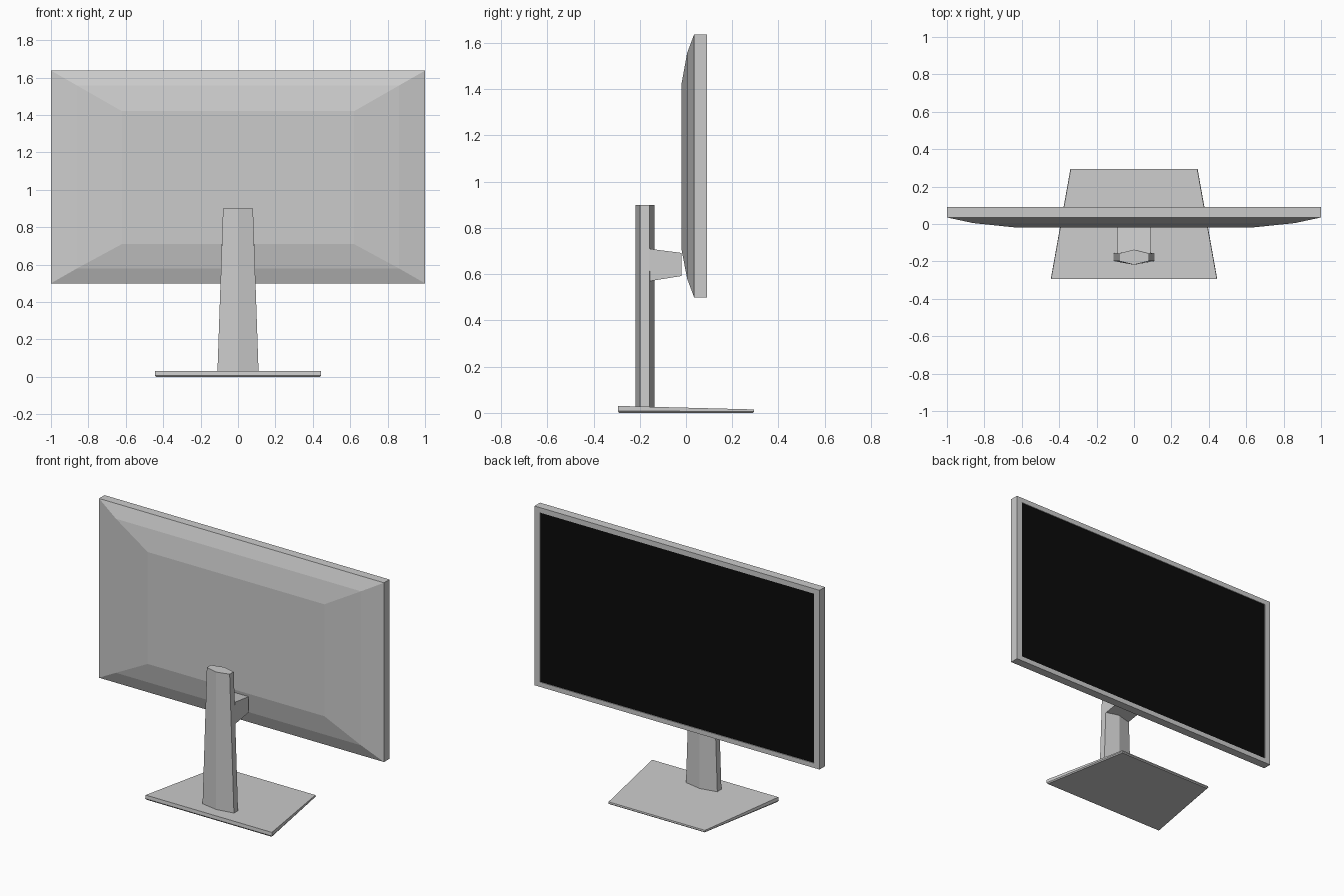
import bpy, bmesh

if "Cube" in bpy.data.objects:
    bpy.data.objects.remove(bpy.data.objects["Cube"])


def loft(name, rings, cap_end=True):
    """Skin a list of equal-length point rings, capping the ends."""
    bm = bmesh.new()
    loops = [[bm.verts.new(p) for p in ring] for ring in rings]
    n = len(loops[0])
    for a, b in zip(loops, loops[1:]):
        for i in range(n):
            j = (i + 1) % n
            bm.faces.new((a[i], a[j], b[j], b[i]))
    bm.faces.new(loops[0][::-1])
    if cap_end:
        bm.faces.new(loops[-1])
    if len(rings) > 1:
        bmesh.ops.recalc_face_normals(bm, faces=bm.faces[:])
    me = bpy.data.meshes.new(name)
    bm.to_mesh(me)
    bm.free()
    ob = bpy.data.objects.new(name, me)
    bpy.context.collection.objects.link(ob)
    return ob


def rect(w, b, t, y):
    """Upright rectangle at depth y, normal facing -y."""
    return [(-w, y, b), (w, y, b), (w, y, t), (-w, y, t)]


def base_ring(inset, zf, zb):
    """Trapezoid outline of the foot, sloping from zf to zb."""
    f, b, y = 0.445 - inset, 0.34 - inset, 0.295 - inset
    return [(-f, -y, zf), (f, -y, zf), (b, y, zb), (-b, y, zb)]


def hexagon(w, z):
    """Flattened hexagon section of the column."""
    return [(-w, -0.157, z), (-w, -0.198, z), (0, -0.218, z),
            (w, -0.198, z), (w, -0.157, z), (0, -0.137, z)]


# Display housing: stepped back, rim, bezel and shallow recess
loft("display_housing", [
    rect(0.62, 0.71, 1.42, -0.02),
    rect(0.86, 0.58, 1.557, 0.005),
    rect(1.0, 0.50, 1.637, 0.035),
    rect(1.0, 0.50, 1.637, 0.09),
    rect(0.96, 0.53, 1.605, 0.09),
    rect(0.96, 0.53, 1.605, 0.085),
], cap_end=False)

# Black screen filling the recess
screen = loft("screen", [rect(0.96, 0.53, 1.605, 0.085)], cap_end=False)
black = bpy.data.materials.new("screen_black")
black.diffuse_color = (0.003, 0.003, 0.003, 1)
black.use_nodes = True
black.node_tree.nodes["Principled BSDF"].inputs["Base Color"].default_value = black.diffuse_color
screen.data.materials.append(black)

# Foot plate with an undercut lower edge
loft("foot_plate", [
    base_ring(0.006, 0.0, 0.0),
    base_ring(0.0, 0.008, 0.006),
    base_ring(0.002, 0.03, 0.015),
])

# Tapering column
loft("column", [hexagon(0.11, 0.024), hexagon(0.08, 0.9)])

# Mounting arm between column and display
loft("mounting_arm", [
    rect(0.089, 0.57, 0.71, -0.157),
    rect(0.089, 0.572, 0.708, -0.145),
    rect(0.089, 0.592, 0.692, -0.02),
])
